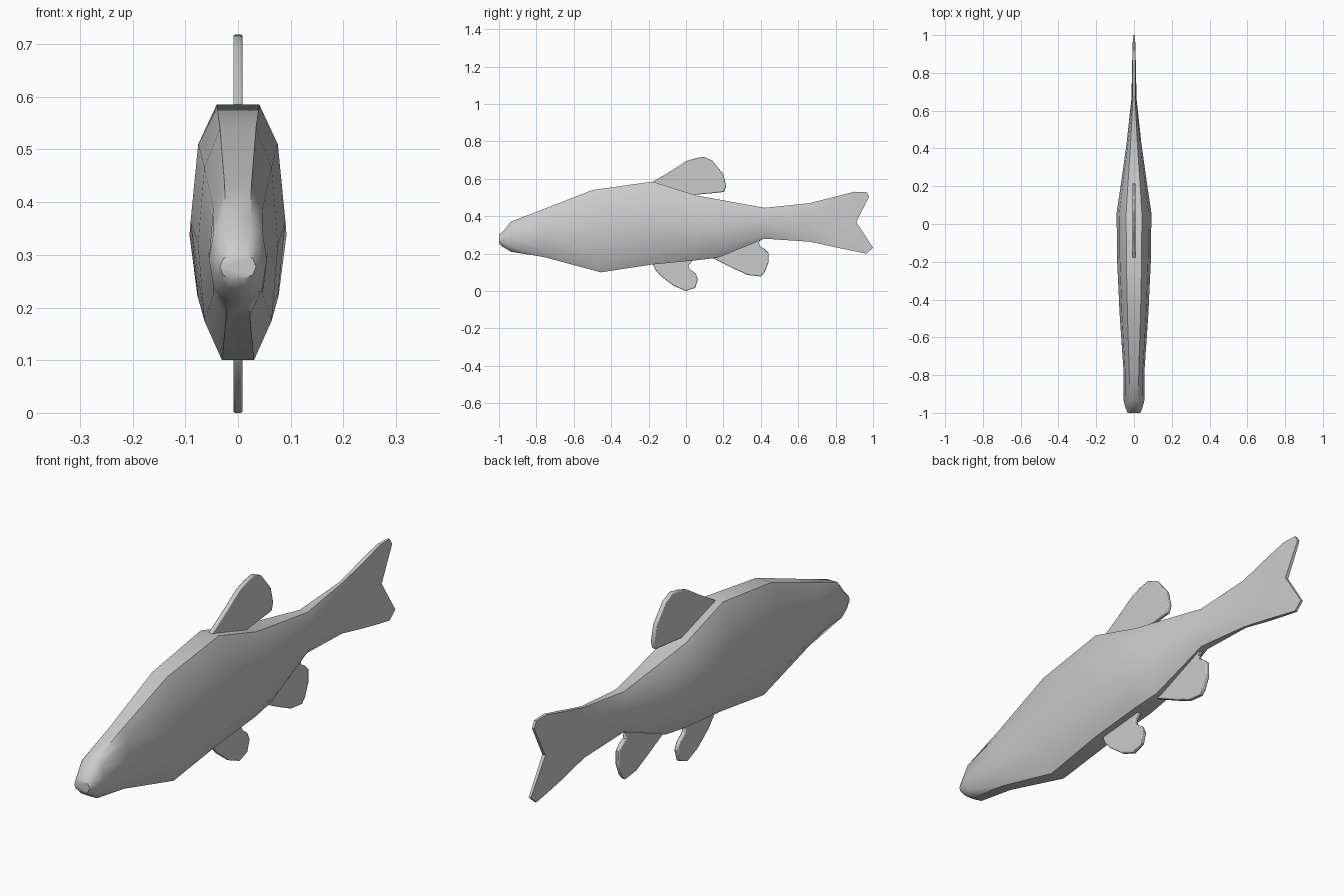
import bpy, math

grey = bpy.data.materials.new("plain grey")
grey.diffuse_color = (0.6, 0.6, 0.6, 1)


def make(name, verts, faces, angle):
    me = bpy.data.meshes.new(name)
    me.from_pydata(verts, [], faces)
    me.materials.append(grey)
    ob = bpy.data.objects.new(name, me)
    bpy.context.collection.objects.link(ob)
    bpy.ops.object.select_all(action='DESELECT')
    ob.select_set(True)
    bpy.context.view_layer.objects.active = ob
    bpy.ops.object.mode_set(mode='EDIT')
    bpy.ops.mesh.select_all(action='SELECT')
    bpy.ops.mesh.normals_make_consistent(inside=False)
    bpy.ops.object.mode_set(mode='OBJECT')
    bpy.ops.object.shade_smooth_by_angle(angle=math.radians(angle))
    return ob


# Body cross-sections: y at top, y at bottom, top z, bottom z, half width
stations = [
    (-1.00, -1.00, 0.30, 0.255, 0.034),
    (-0.97, -0.98, 0.328, 0.237, 0.044),
    (-0.935, -0.935, 0.372, 0.21, 0.055),
    (-0.78, -0.76, 0.431, 0.182, 0.056),
    (-0.50, -0.455, 0.54, 0.10, 0.076),
    (-0.18, -0.18, 0.585, 0.142, 0.090),
    (0.06, 0.06, 0.51, 0.165, 0.092),
    (0.20, 0.17, 0.485, 0.178, 0.073),
    (0.42, 0.42, 0.445, 0.28, 0.040),
    (0.66, 0.66, 0.47, 0.264, 0.014),
]
# Five levels down each side: height fraction, width fraction
levels = [(1, 0.45), (0.83, 0.84), (0.5, 1), (0.17, 0.84), (0, 0.40)]
rings = []
for yt, yb, zt, zb, w in stations:
    rings.append([(w * k, yb + (yt - yb) * f, zb + (zt - zb) * f) for f, k in levels])
# Forked tail end
rings.append([(0.009, 0.80, 0.505), (0.010, 0.82, 0.47), (0.010, 0.80, 0.37),
              (0.010, 0.82, 0.27), (0.009, 0.80, 0.234)])
rings.append([(0.007, 0.90, 0.531), (0.008, 0.93, 0.48), (0.009, 0.885, 0.37),
              (0.008, 0.93, 0.26), (0.007, 0.90, 0.213)])
rings.append([(0.005, 0.965, 0.53), (0.005, 0.98, 0.505), (0.007, 0.91, 0.37),
              (0.005, 1.00, 0.232), (0.005, 0.965, 0.20)])
verts, faces = [], []
for r in rings:
    verts += r + [(-x, y, z) for x, y, z in reversed(r)]
for i in range(len(rings) - 1):
    for j in range(10):
        a, b = i * 10 + j, i * 10 + (j + 1) % 10
        faces.append((a, b, b + 10, a + 10))
faces.append(tuple(range(10)))
n = (len(rings) - 1) * 10
faces += [(n + j, n + j + 1, n + 8 - j, n + 9 - j) for j in range(4)]
make("fish_body", verts, faces, 50)


# Thin fins cut from side outlines
def fin(name, outline, t=0.009):
    c = len(outline)
    v = [(s * t, y, z) for s in (-1, 1) for y, z in outline]
    f = [tuple(range(c)), tuple(range(2 * c - 1, c - 1, -1))]
    f += [(i, (i + 1) % c, c + (i + 1) % c, c + i) for i in range(c)]
    ob = make(name, v, f, 40)
    bev = ob.modifiers.new("soft rim", 'BEVEL')
    bev.width, bev.segments, bev.limit_method = 0.004, 2, 'ANGLE'
    bev.angle_limit = math.radians(60)


fin("dorsal_fin", [(-0.18, 0.583), (-0.08, 0.642), (0.0, 0.694), (0.05, 0.71), (0.095, 0.718),
                   (0.14, 0.698), (0.2, 0.625), (0.215, 0.56), (0.205, 0.53), (0.13, 0.522),
                   (0.05, 0.515), (0.0, 0.46), (-0.17, 0.52)])
fin("pelvic_fin", [(-0.18, 0.15), (-0.165, 0.115), (-0.135, 0.08), (-0.065, 0.027), (0.0, 0.0),
                   (0.05, 0.018), (0.064, 0.065), (0.05, 0.095), (0.02, 0.117), (0.012, 0.135),
                   (0.04, 0.17), (0.0, 0.2), (-0.15, 0.2)])
fin("anal_fin", [(0.14, 0.178), (0.26, 0.118), (0.33, 0.086), (0.40, 0.078), (0.42, 0.10),
                 (0.44, 0.15), (0.44, 0.205), (0.42, 0.225), (0.395, 0.24), (0.39, 0.26),
                 (0.41, 0.285), (0.37, 0.30), (0.2, 0.23)])
